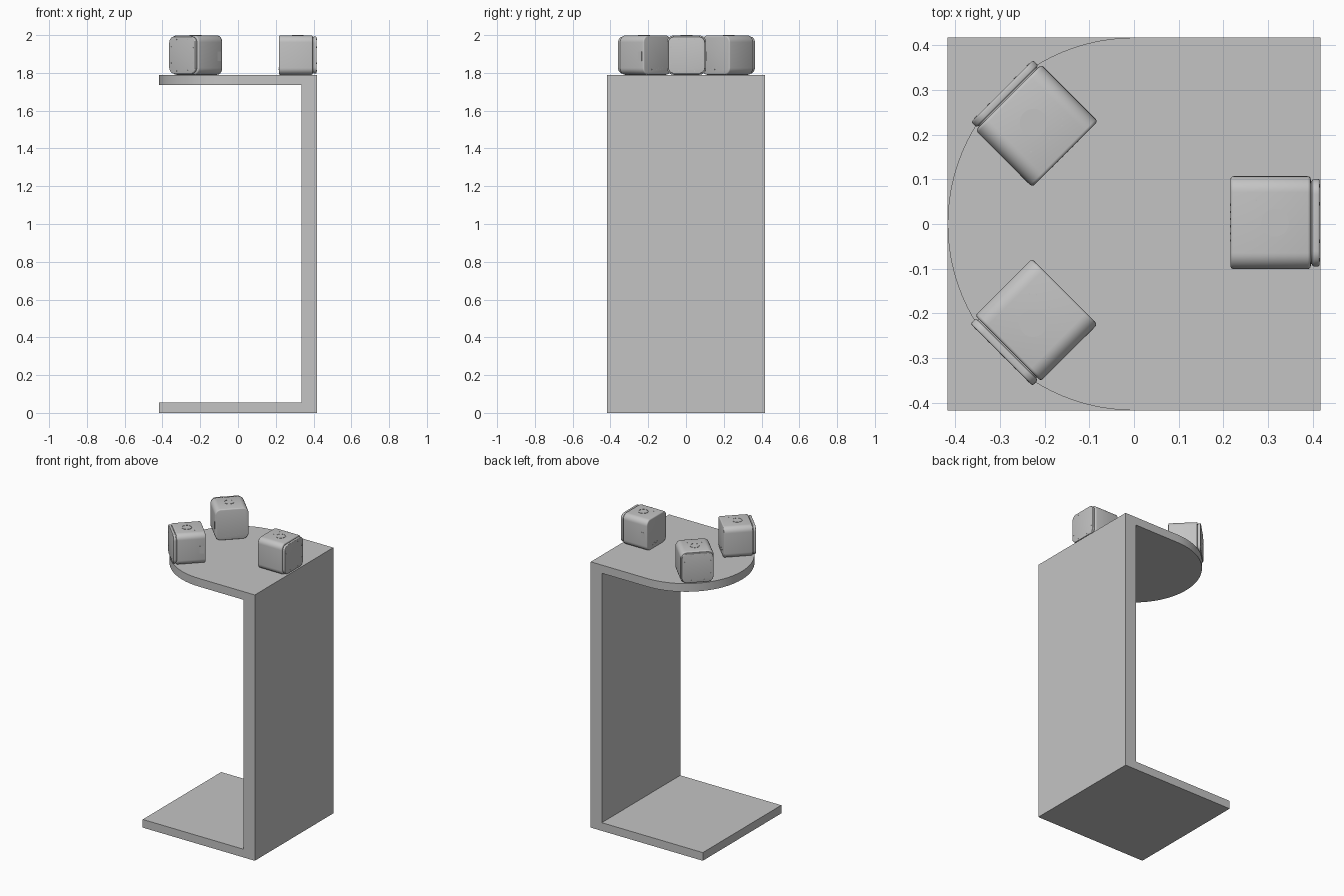
import bpy, bmesh, math
from mathutils import Matrix, Vector

cube = bpy.data.objects.get("Cube")
if cube:
    bpy.data.objects.remove(cube, do_unlink=True)

grey = bpy.data.materials.new("plain grey")
grey.use_nodes = True
grey.diffuse_color = (0.55, 0.55, 0.55, 1)
grey.node_tree.nodes["Principled BSDF"].inputs["Base Color"].default_value = grey.diffuse_color


def finish(name, bm, matrix=Matrix(), smooth=True):
    bmesh.ops.recalc_face_normals(bm, faces=bm.faces[:])
    mesh = bpy.data.meshes.new(name)
    bm.to_mesh(mesh)
    bm.free()
    mesh.transform(matrix)
    mesh.materials.append(grey)
    obj = bpy.data.objects.new(name, mesh)
    bpy.context.collection.objects.link(obj)
    if smooth:
        bpy.ops.object.select_all(action='DESELECT')
        obj.select_set(True)
        bpy.context.view_layer.objects.active = obj
        bpy.ops.object.shade_smooth_by_angle(angle=math.radians(35))
    return obj


def add_box(bm, center, size):
    m = Matrix.Translation(center) @ Matrix.Diagonal((*size, 1))
    bmesh.ops.create_cube(bm, size=1, matrix=m)


def rounded_box(x0, x1, half, radius, rim):
    """Block along x with rounded long edges and a small rounding at both ends."""
    bm = bmesh.new()
    add_box(bm, ((x0 + x1) / 2, 0, 0), (x1 - x0, half * 2, half * 2))
    long_edges = [e for e in bm.edges
                  if abs(e.verts[0].co.x - e.verts[1].co.x) > 0.001]
    bmesh.ops.bevel(bm, geom=long_edges, offset=radius, segments=8,
                    profile=0.5, affect='EDGES')
    bm.normal_update()
    end_edges = [e for e in bm.edges
                 if abs(e.verts[0].co.x - e.verts[1].co.x) < 0.0001]
    bmesh.ops.bevel(bm, geom=end_edges, offset=rim, segments=3,
                    profile=0.5, affect='EDGES')
    return bm


# Stand: C-shaped profile, with the free end of the upper shelf rounded
HALF = 0.4175
outline = [(-HALF, 0), (HALF, 0), (HALF, 1.79), (-HALF, 1.79),
           (-HALF, 1.735), (0.335, 1.735), (0.335, 0.055), (-HALF, 0.055)]
bm = bmesh.new()
side = bm.faces.new([bm.verts.new((x, -HALF, z)) for x, z in outline])
ext = bmesh.ops.extrude_face_region(bm, geom=[side])
bmesh.ops.translate(bm, vec=(0, 2 * HALF, 0),
                    verts=[v for v in ext["geom"] if isinstance(v, bmesh.types.BMVert)])
bmesh.ops.recalc_face_normals(bm, faces=bm.faces[:])
corners = [e for e in bm.edges
           if all(v.co.x < -0.4 and v.co.z > 1.7 for v in e.verts)
           and abs(e.verts[0].co.z - e.verts[1].co.z) > 0.01]
bmesh.ops.bevel(bm, geom=corners, offset=HALF - 0.0005, segments=24,
                profile=0.5, affect='EDGES', clamp_overlap=False)
finish("stand", bm)


# Small cube cameras: local +x is the lens side, pointing outwards
R = 0.104


def build_camera(prefix, x, y, angle):
    place = Matrix.Translation((x, y, 1.79 + R)) @ Matrix.Rotation(math.radians(angle), 4, 'Z')
    finish(prefix + "_body", rounded_box(-0.1, 0.08, R, 0.036, 0.007), place)
    finish(prefix + "_neck", rounded_box(0.07, 0.09, 0.093, 0.03, 0.001), place)
    finish(prefix + "_face_plate", rounded_box(0.083, 0.1, 0.098, 0.034, 0.004), place)

    # Button with a thin raised rim around it
    bm = bmesh.new()
    rings = []
    for r, z in [(0.031, R - 0.002), (0.031, R + 0.002), (0.028, R + 0.002),
                 (0.028, R + 0.0005), (0.027, R + 0.0005), (0.027, R + 0.001)]:
        rings.append([bm.verts.new((r * math.cos(a), r * math.sin(a), z))
                      for a in (i * math.tau / 40 for i in range(40))])
    for low, high in zip(rings, rings[1:]):
        for i in range(40):
            j = (i + 1) % 40
            bm.faces.new((low[i], low[j], high[j], high[i]))
    bm.faces.new(rings[-1])
    finish(prefix + "_button", bm, place)

    # Screws around the face plate
    bm = bmesh.new()
    for i in range(4):
        turn = Matrix.Rotation(i * math.pi / 2, 3, 'X')
        for t in (-0.042, 0.042):
            pos = turn @ Vector((0.1, t, 0.083))
            spin = Matrix.Translation(pos) @ Matrix.Rotation(math.pi / 2, 4, 'Y')
            bmesh.ops.create_cone(bm, cap_ends=True, segments=10, radius1=0.004,
                                  radius2=0.004, depth=0.002, matrix=spin)
    finish(prefix + "_screws", bm, place)

    # Side port, indicator lights on top and grille dots on the inner face
    bm = bmesh.new()
    add_box(bm, (-0.074, R, -0.005), (0.026, 0.002, 0.05))
    finish(prefix + "_side_port", bm, place, False)
    bm = bmesh.new()
    for lx, ly in [(-0.04, -0.052), (-0.05, -0.04), (-0.05, 0), (-0.042, 0.05)]:
        add_box(bm, (lx, ly, R), (0.003, 0.003, 0.001))
    for i in range(6):
        add_box(bm, (-0.1, -0.04 + i * 0.016, -0.068 - 0.008 * (i % 2)),
                (0.001, 0.005, 0.003))
    finish(prefix + "_dots", bm, place, False)


build_camera("side_camera", 0.316, 0.003, 0)
build_camera("back_camera", -0.225, 0.227, 135)
build_camera("front_camera", -0.226, -0.222, 225)
